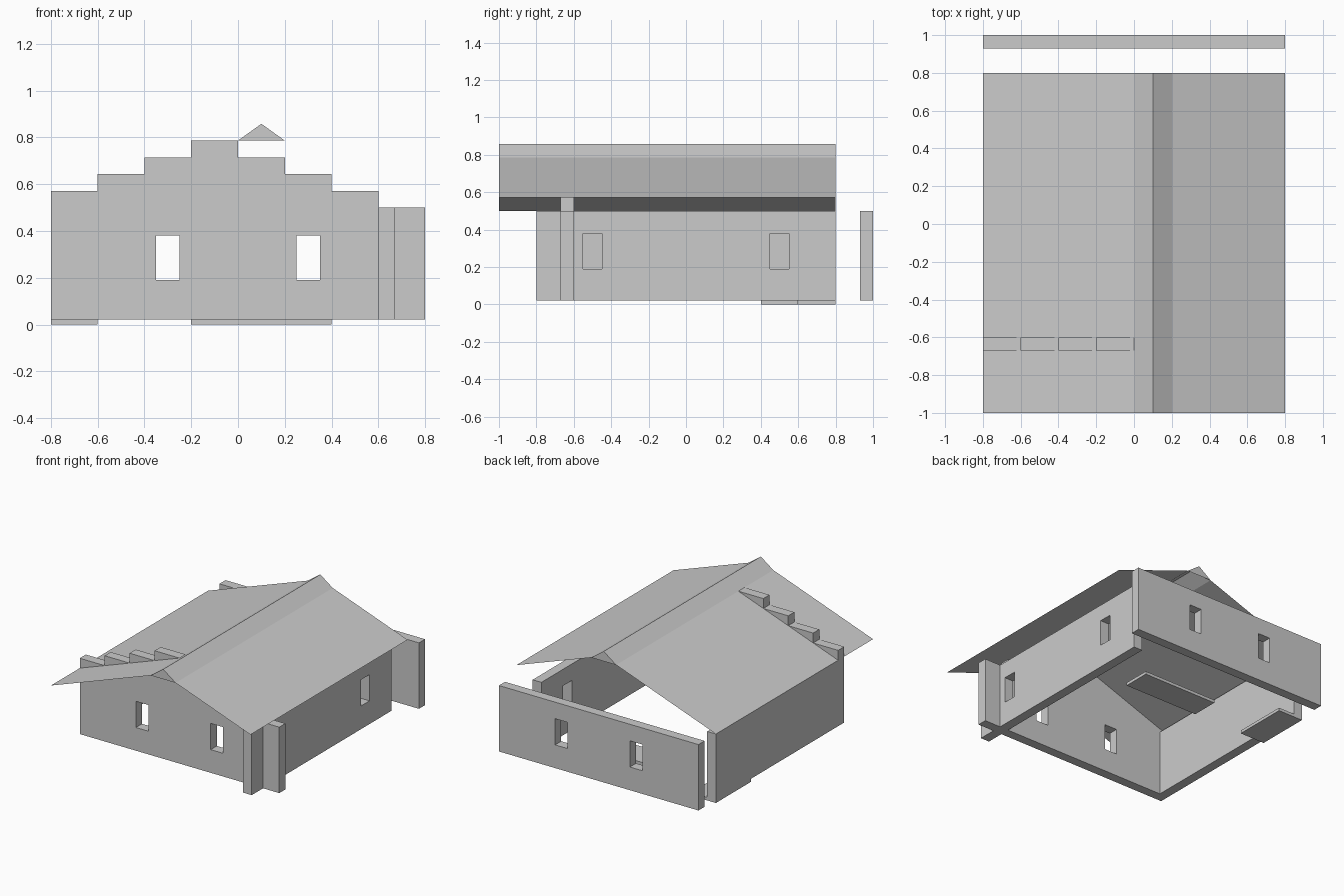
import bpy, bmesh
from math import radians

if "Cube" in bpy.data.objects:
    bpy.data.objects.remove(bpy.data.objects["Cube"])

BASE, EAVE, STEP, T = 0.022, 0.5, 0.0717, 0.07


def add_mesh(name, mesh, loc=(0, 0, 0), rot=(0, 0, 0)):
    ob = bpy.data.objects.new(name, mesh)
    ob.location, ob.rotation_euler = loc, rot
    bpy.context.collection.objects.link(ob)
    return ob


def rect(a0, a1, b0, b1):
    return [(a0, b0), (a1, b0), (a1, b1), (a0, b1)]


def wall(name, outline, windows, loc, along_y=False):
    """Filled outline with window holes, extruded to the wall thickness."""
    cu = bpy.data.curves.new(name, 'CURVE')
    cu.dimensions, cu.fill_mode, cu.extrude = '2D', 'BOTH', T / 2
    for pts in [outline] + [rect(c - 0.05, c + 0.05, 0.19, 0.38) for c in windows]:
        sp = cu.splines.new('POLY')
        sp.points.add(len(pts) - 1)
        for p, (a, b) in zip(sp.points, pts):
            p.co = (a, b, 0, 1)
        sp.use_cyclic_u = True
    tmp = bpy.data.objects.new("tmp", cu)
    bpy.context.collection.objects.link(tmp)
    bpy.context.view_layer.update()
    dg = bpy.context.evaluated_depsgraph_get()
    me = bpy.data.meshes.new_from_object(tmp.evaluated_get(dg))
    bpy.data.objects.remove(tmp)
    bm = bmesh.new()
    bm.from_mesh(me)
    bmesh.ops.remove_doubles(bm, verts=bm.verts, dist=1e-5)
    bmesh.ops.recalc_face_normals(bm, faces=bm.faces)
    for f in bm.faces:
        f.smooth = False
    bm.to_mesh(me)
    bm.free()
    me.name = name
    return add_mesh(name, me, loc, (radians(90), 0, radians(90) if along_y else 0))


def slab(name, x0, x1, y0, y1):
    bm = bmesh.new()
    bmesh.ops.create_cube(bm, size=1)
    for v in bm.verts:
        v.co = (x1 if v.co.x > 0 else x0, y1 if v.co.y > 0 else y0,
                BASE if v.co.z > 0 else 0)
    me = bpy.data.meshes.new(name)
    bm.to_mesh(me)
    bm.free()
    return add_mesh(name, me)


# Stepped gable wall at the front
steps = [1, 2, 3, 4, 3, 2, 1, 0]
gable = [(-0.8, BASE)]
for i, s in enumerate(steps):
    x = -0.8 + 0.2 * i
    gable += [(x, EAVE + s * STEP), (x + 0.2, EAVE + s * STEP)]
gable.append((0.8, BASE))
wall("front_gable_wall", gable, (-0.3, 0.3), (0, -0.635, 0))

# Back and side walls
wall("back_wall", rect(-0.8, 0.8, BASE, EAVE), (-0.3, 0.3), (0, 0.965, 0))
wall("right_wall", rect(-0.8, 0.8, BASE, EAVE), (-0.5, 0.5), (0.635, 0, 0), True)
wall("left_wall", rect(-0.6, 0.8, BASE, EAVE), (), (-0.765, 0, 0), True)

# Thin sheet roof with a steeper ridge cap closed by end triangles
profile = [(-0.8, EAVE), (0, EAVE + 4 * STEP), (0.1, EAVE + 5 * STEP),
           (0.2, EAVE + 4 * STEP), (0.8, EAVE + STEP)]
bm = bmesh.new()
front = [bm.verts.new((x, -1, z)) for x, z in profile]
back = [bm.verts.new((x, 0.8, z)) for x, z in profile]
for i in range(4):
    bm.faces.new((front[i], front[i + 1], back[i + 1], back[i]))
bm.faces.new((front[1], front[3], front[2]))
bm.faces.new((back[1], back[2], back[3]))
roof = bpy.data.meshes.new("roof")
bm.to_mesh(roof)
bm.free()
add_mesh("roof", roof)

# Floor pieces
slab("floor_middle", -0.2, 0.4, 0.4, 0.6)
slab("floor_corner", -0.8, -0.6, 0.4, 0.8)
